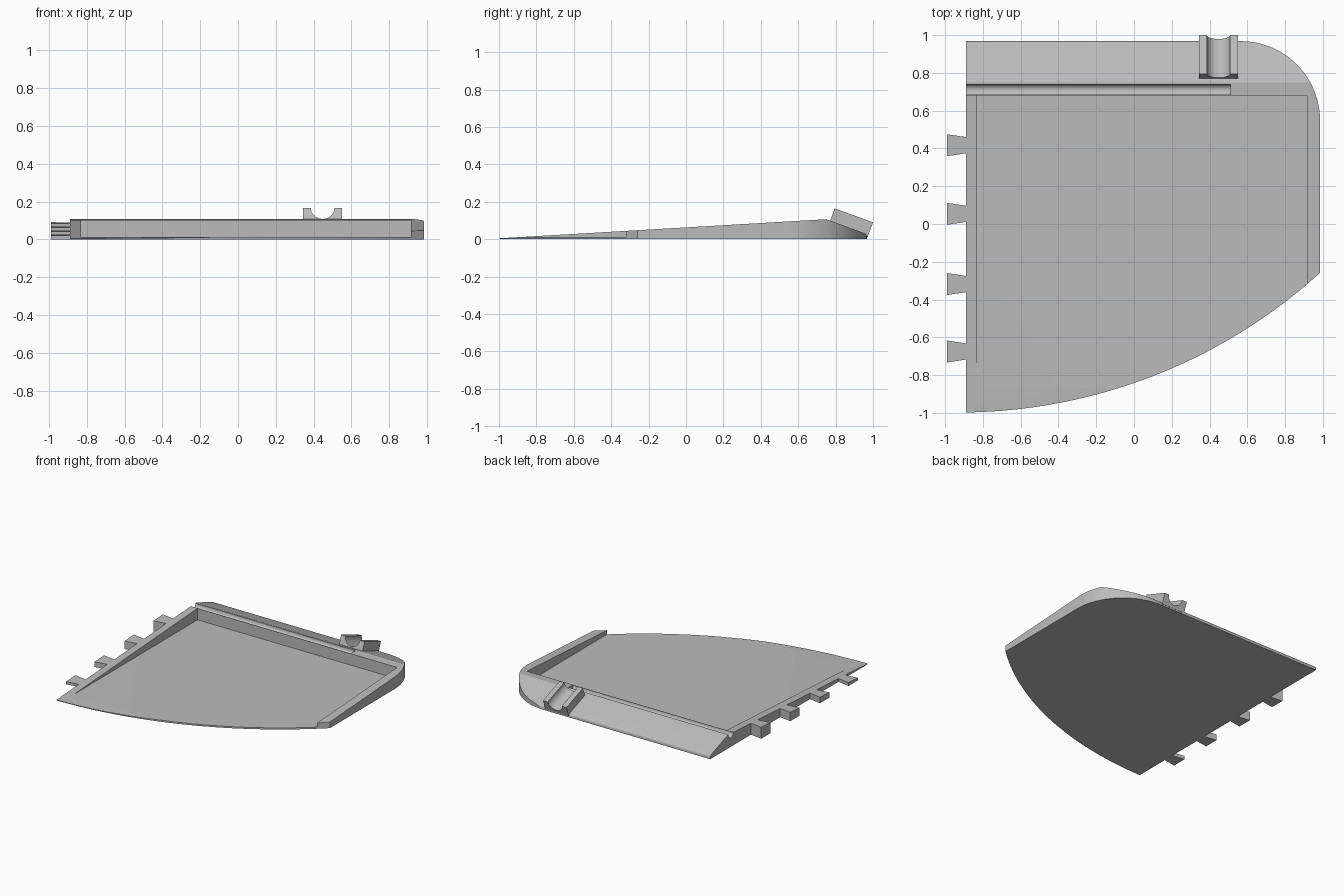
import bpy, bmesh, math
from mathutils import Matrix

if "Cube" in bpy.data.objects:
    bpy.data.objects.remove(bpy.data.objects["Cube"])

grey = bpy.data.materials.new("plain_grey")
grey.diffuse_color = (0.5, 0.5, 0.5, 1)
grey.use_nodes = True
grey.node_tree.nodes["Principled BSDF"].inputs["Base Color"].default_value = grey.diffuse_color

# (a, b, depth) -> world axes for prisms drawn in each plane
PLANES = {
    "XY": lambda a, b, d: (a, b, d),
    "YZ": lambda a, b, d: (d, a, b),
    "XZ": lambda a, b, d: (a, d, b),
}


def prism(name, points, plane, start, end):
    """Extrude a closed 2D outline between two depths."""
    bm = bmesh.new()
    put = PLANES[plane]
    face = bm.faces.new([bm.verts.new(put(a, b, start)) for a, b in points])
    new = bmesh.ops.extrude_face_region(bm, geom=[face])["geom"]
    move = [v for v in new if isinstance(v, bmesh.types.BMVert)]
    bmesh.ops.translate(bm, verts=move, vec=put(0, 0, end - start))
    bmesh.ops.recalc_face_normals(bm, faces=bm.faces)
    mesh = bpy.data.meshes.new(name)
    bm.to_mesh(mesh)
    bm.free()
    mesh.materials.append(grey)
    obj = bpy.data.objects.new(name, mesh)
    bpy.context.collection.objects.link(obj)
    return obj


def arc(cx, cy, rx, ry, a0, a1, n):
    angles = [math.radians(a0 + (a1 - a0) * i / n) for i in range(n + 1)]
    return [(cx + rx * math.cos(a), cy + ry * math.sin(a)) for a in angles]


def activate(obj):
    bpy.ops.object.select_all(action='DESELECT')
    obj.select_set(True)
    bpy.context.view_layer.objects.active = obj


def boolean(obj, tool, operation):
    mod = obj.modifiers.new(operation.lower(), 'BOOLEAN')
    mod.object, mod.operation, mod.solver = tool, operation, 'EXACT'
    activate(obj)
    bpy.ops.object.modifier_apply(modifier=mod.name)
    bpy.data.objects.remove(tool)


def smooth(obj):
    activate(obj)
    bpy.ops.object.shade_smooth_by_angle(angle=math.radians(16))


LEFT, RIGHT, BACK = -0.89, 0.985, 0.968

# Plan outline: curved front edge, rounded back corner, dovetail tabs on the left
plan = []
R = 2.85
for i in range(41):
    x = LEFT + (RIGHT - LEFT) * i / 40
    plan.append((x, -0.998 + R - math.sqrt(R * R - (x + 0.93) ** 2)))
plan += arc(RIGHT - 0.42, BACK - 0.42, 0.42, 0.42, 0, 90, 24)
plan.append((LEFT, BACK))
for y in (0.417, 0.054, -0.318, -0.675):
    plan += [(LEFT, y + 0.043), (-0.99, y + 0.058), (-0.99, y - 0.058), (LEFT, y - 0.043)]
tray = prism("wedge_tray", plan, "XY", -0.1, 0.3)

# Side profile: long rising top, crest, steep back slope with rounded rim
side = [(-1.02, 0), (-1.02, 0.0038), (0.75, 0.107)]
side += arc(0.943, 0.010, 0.025, 0.025, 70, 0, 6) + [(BACK, 0)]
boolean(tray, prism("side_shape", side, "YZ", -1.2, 1.2), 'INTERSECT')

# Open-fronted recess above the thin floor
recess = [(-0.83, -1.5), (0.915, -1.5), (0.915, 0.68), (-0.83, 0.68)]
boolean(tray, prism("recess", recess, "XY", 0.0125, 0.5), 'DIFFERENCE')

# Round groove along the crest
groove = arc(0.711, 0.1, 0.029, 0.029, 0, 352.5, 47)
boolean(tray, prism("groove", groove, "YZ", -1.1, 0.51), 'DIFFERENCE')
smooth(tray)

# Tilted cradle with a round trough on the back slope
cradle_outline = [(-0.1025, 0), (-0.1025, -0.085), (0.1025, -0.085), (0.1025, 0)]
cradle_outline += arc(0, 0, 0.062, 0.06, 0, -180, 24)
cradle = prism("cradle", cradle_outline, "XZ", 0, 0.218)
cradle.data.transform(Matrix.Translation((0.4475, 0.795, 0.165))
                      @ Matrix.Rotation(math.radians(-20), 4, 'X'))
smooth(cradle)
